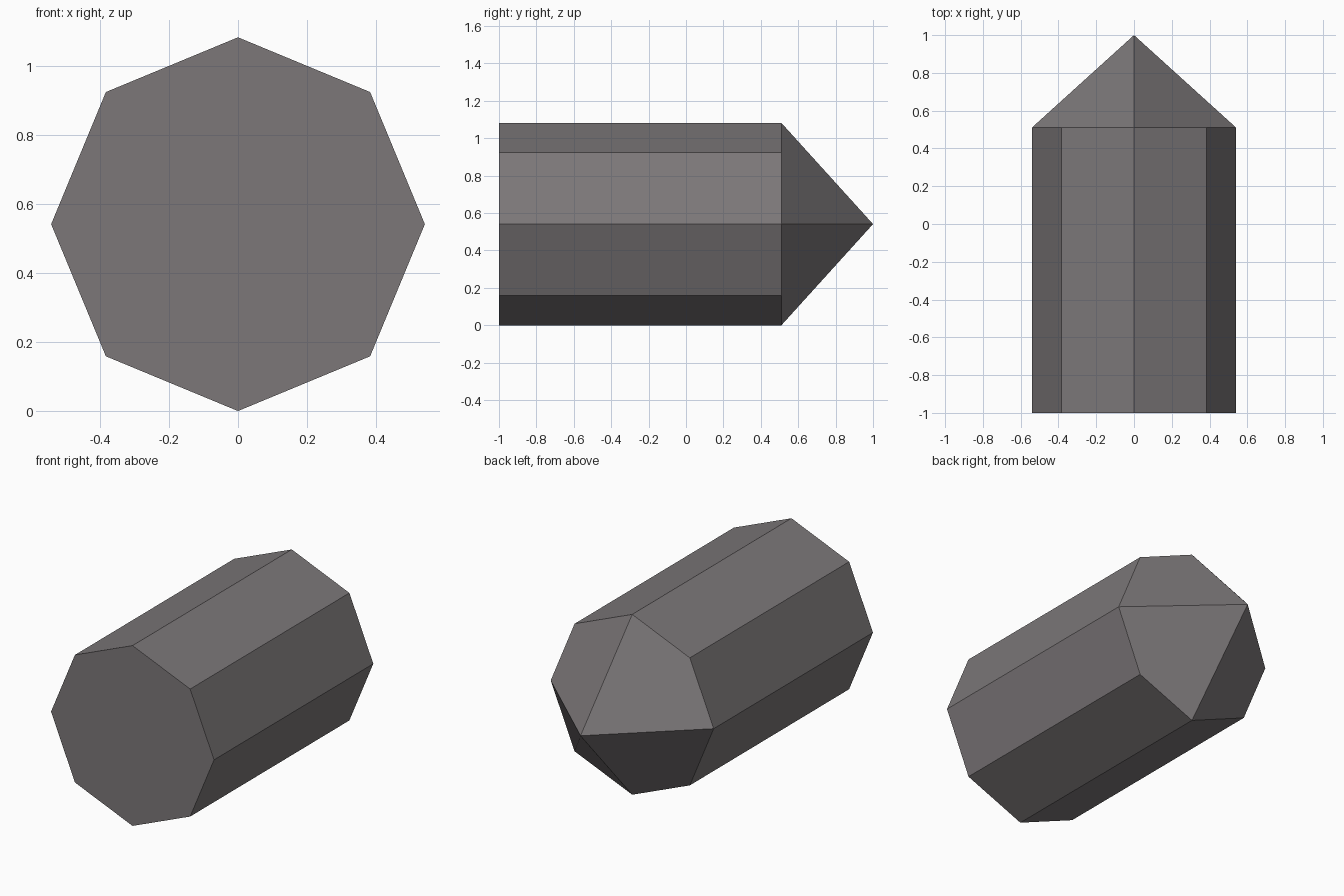
import bpy
import bmesh
from math import sin, cos, pi

cube = bpy.data.objects.get("Cube")
if cube:
    bpy.data.objects.remove(cube, do_unlink=True)

RADIUS, FRONT, SHOULDER, TIP, SIDES = 0.541, -1.0, 0.51, 1.0, 8

# Single warm grey colour
grey = bpy.data.materials.new("warm_grey")
grey.use_nodes = True
colour = (0.20, 0.185, 0.19, 1)
grey.diffuse_color = colour
grey.node_tree.nodes["Principled BSDF"].inputs["Base Color"].default_value = colour

bm = bmesh.new()


def ring(y):
    return [bm.verts.new((RADIUS * cos(2 * pi * i / SIDES), y,
                          RADIUS + RADIUS * sin(2 * pi * i / SIDES)))
            for i in range(SIDES)]


# Octagonal shaft with a flat front end
front, back = ring(FRONT), ring(SHOULDER)
bm.faces.new(front)
for i in range(SIDES):
    j = (i + 1) % SIDES
    bm.faces.new((front[i], back[i], back[j], front[j]))

# Pointed end: four facets, each spanning two sides of the shaft
tip = bm.verts.new((0, TIP, RADIUS))
for i in range(0, SIDES, 2):
    bm.faces.new((tip, back[(i + 2) % SIDES], back[i + 1], back[i]))

bmesh.ops.recalc_face_normals(bm, faces=bm.faces)
mesh = bpy.data.meshes.new("pointed_shaft")
bm.to_mesh(mesh)
bm.free()
mesh.materials.append(grey)
shaft = bpy.data.objects.new("pointed_shaft", mesh)
bpy.context.collection.objects.link(shaft)
